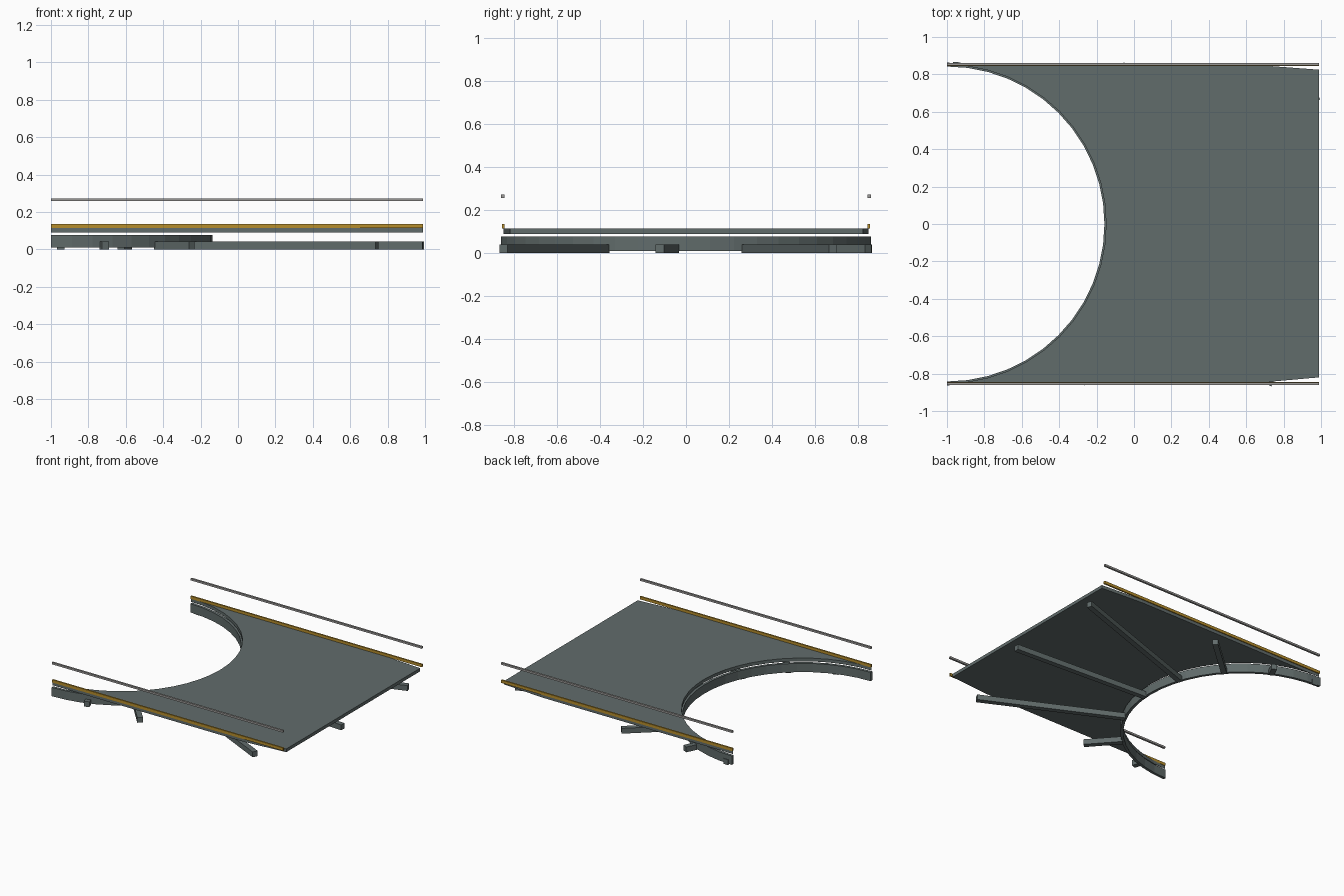
import bpy, bmesh, math
from mathutils import Matrix

if "Cube" in bpy.data.objects:
    bpy.data.objects.remove(bpy.data.objects["Cube"])

CX = -1.0      # centre of the round cut-out, on the left edge
X_END = 0.99   # right edge of the deck
SEGS = 24      # segments along the half circle


def material(name, rgb):
    m = bpy.data.materials.new(name)
    m.diffuse_color = (*rgb, 1)
    m.use_nodes = True
    m.node_tree.nodes["Principled BSDF"].inputs["Base Color"].default_value = m.diffuse_color
    return m


steel = material("grey green steel", (0.12, 0.15, 0.148))
yellow = material("safety yellow", (0.47, 0.27, 0.025))
rail_grey = material("rail grey", (0.33, 0.32, 0.31))


def add_object(name, bm, mat):
    bmesh.ops.recalc_face_normals(bm, faces=bm.faces)
    mesh = bpy.data.meshes.new(name)
    bm.to_mesh(mesh)
    bm.free()
    mesh.materials.append(mat)
    obj = bpy.data.objects.new(name, mesh)
    bpy.context.collection.objects.link(obj)
    return obj


def arc(r):
    angles = [math.pi * (i / SEGS - 0.5) for i in range(SEGS + 1)]
    return [(CX + r * math.cos(a), r * math.sin(a)) for a in angles]


def prism(name, outline, z0, z1, mat):
    bm = bmesh.new()
    face = bm.faces.new([bm.verts.new((x, y, z0)) for x, y in outline])
    ext = bmesh.ops.extrude_face_region(bm, geom=[face])
    verts = [v for v in ext["geom"] if isinstance(v, bmesh.types.BMVert)]
    bmesh.ops.translate(bm, verts=verts, vec=(0, 0, z1 - z0))
    bmesh.ops.triangulate(bm, faces=[f for f in bm.faces if len(f.verts) > 4])
    return add_object(name, bm, mat)


def box(name, size, matrix, mat):
    bm = bmesh.new()
    bmesh.ops.create_cube(bm, size=1, matrix=matrix @ Matrix.Diagonal((*size, 1)))
    return add_object(name, bm, mat)


# Deck plate with the half-round cut-out and tapered right corners
deck = arc(0.851) + [(0.64, 0.851), (X_END, 0.825), (X_END, -0.82), (0.64, -0.851)]
prism("deck", deck, 0.09, 0.115, steel)

# Curved edge girder under the cut-out
prism("ring_girder", arc(0.863) + arc(0.842)[::-1], 0.01, 0.078, steel)

# Radial support beams, every 22.5 degrees, trimmed by the deck rectangle
R0 = 0.855
for i in range(8):
    a = math.radians(-71 + 22.5 * i)
    r1 = min((X_END - 0.002 - CX) / math.cos(a), 0.85 / abs(math.sin(a)))
    r1 = max(r1, R0 + 0.012)
    mid = Matrix.Translation((CX, 0, 0.0205)) @ Matrix.Rotation(a, 4, 'Z') \
        @ Matrix.Translation(((R0 + r1) / 2, 0, 0))
    box(f"radial_beam_{i + 1}", (r1 - R0, 0.04, 0.041), mid, steel)

# Yellow kerbs and floating handrails along both long sides
length, mid_x = X_END - CX, (X_END + CX) / 2
for side, s in (("front", -1), ("back", 1)):
    box(f"kerb_{side}", (length, 0.012, 0.022),
        Matrix.Translation((mid_x, s * 0.852, 0.125)), yellow)
    box(f"handrail_{side}", (length, 0.015, 0.015),
        Matrix.Translation((mid_x, s * 0.854, 0.265)), rail_grey)
